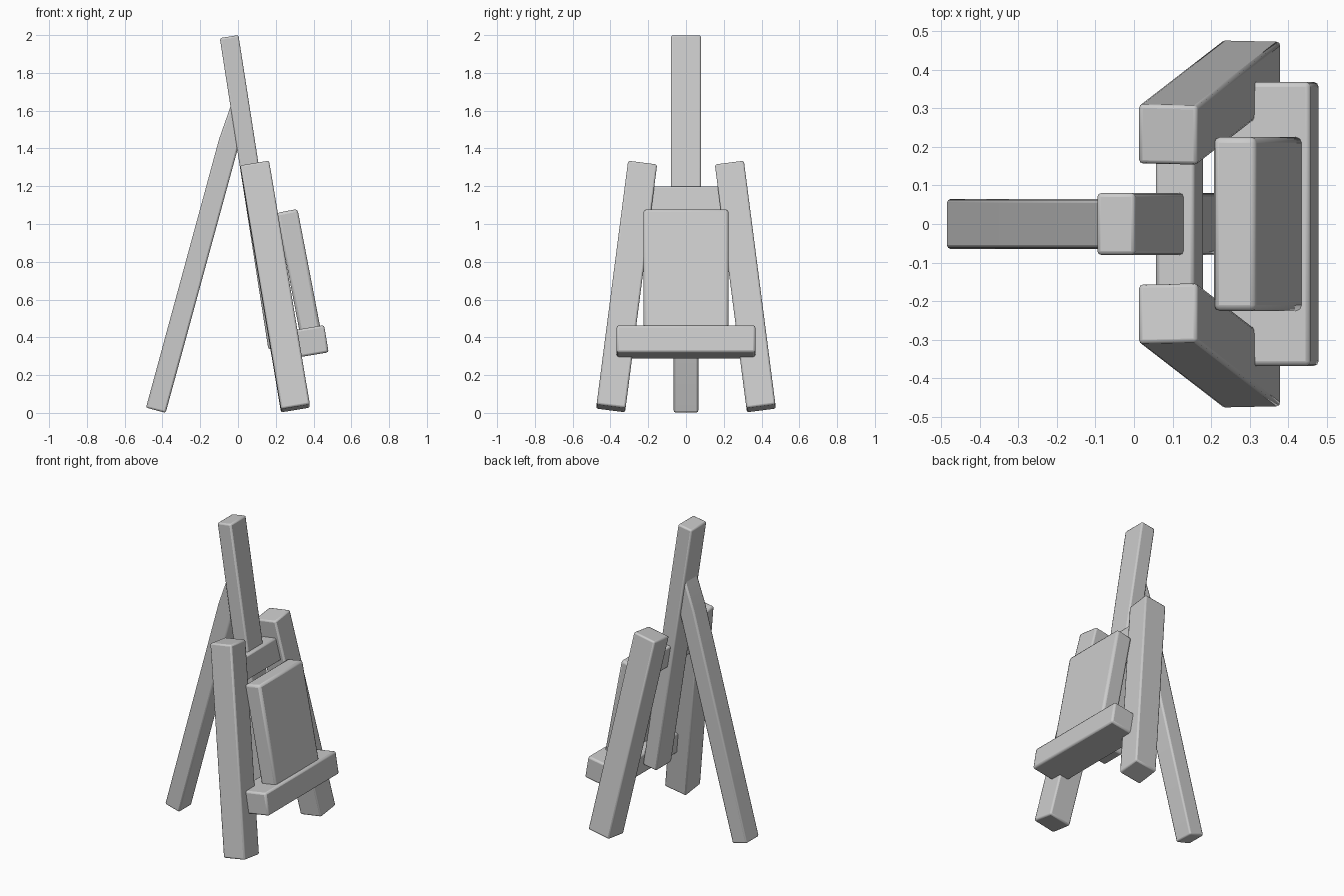
import bpy, bmesh
from mathutils import Vector, Matrix

if "Cube" in bpy.data.objects:
    bpy.data.objects.remove(bpy.data.objects["Cube"])


def finish(name, bm, bevel):
    bmesh.ops.recalc_face_normals(bm, faces=bm.faces)
    me = bpy.data.meshes.new(name)
    bm.to_mesh(me)
    bm.free()
    ob = bpy.data.objects.new(name, me)
    bpy.context.collection.objects.link(ob)
    mod = ob.modifiers.new("soft_edges", 'BEVEL')
    mod.width = bevel
    mod.segments = 2
    bpy.ops.object.select_all(action='DESELECT')
    ob.select_set(True)
    bpy.context.view_layer.objects.active = ob
    bpy.ops.object.shade_smooth_by_angle(angle=0.8)
    return ob


def beam(name, bottom, top, depth, width, bevel=0.01):
    """Box whose long axis runs from bottom to top; depth leans in the xz plane."""
    a, b = Vector(bottom), Vector(top)
    up = (b - a).normalized()
    side = up.cross(Vector((1, 0, 0))).normalized()
    front = side.cross(up).normalized()
    rot = Matrix((front, side, up)).transposed().to_4x4()
    bm = bmesh.new()
    bmesh.ops.create_cube(bm, size=1, matrix=Matrix.Translation((a + b) / 2) @ rot
                          @ Matrix.Diagonal((depth, width, (b - a).length, 1)))
    return finish(name, bm, bevel)


# Leaning centre mast
beam("mast", (0.21, 0, 0.345), (-0.047, 0, 1.992), 0.1, 0.16)

# Splayed front legs
for s, n in ((-1, "left"), (1, "right")):
    beam("front_leg_" + n, (0.304, s * 0.398, 0.024), (0.088, s * 0.231, 1.314), 0.155, 0.155)

# Cross bar joining mast and legs
beam("cross_bar", (0.13, 0, 1.045), (0.106, 0, 1.192), 0.102, 0.4)

# Ledge holding the board
beam("ledge", (0.374, 0, 0.303), (0.35, 0, 0.447), 0.215, 0.735, 0.012)

# Board resting on the ledge
beam("board", (0.383, 0, 0.43), (0.26, 0, 1.069), 0.112, 0.45, 0.015)

# Rear leg with its top cut to meet the mast
profile = [(-0.487, 0.028), (-0.383, 0.0), (0.002, 1.41), (0.0, 1.6), (-0.035, 1.635), (-0.1, 1.45)]
bm = bmesh.new()
face = bm.faces.new([bm.verts.new((x, -0.065, z)) for x, z in profile])
ext = bmesh.ops.extrude_face_region(bm, geom=[face])
bmesh.ops.translate(bm, vec=(0, 0.13, 0),
                    verts=[v for v in ext["geom"] if isinstance(v, bmesh.types.BMVert)])
finish("rear_leg", bm, 0.01)
